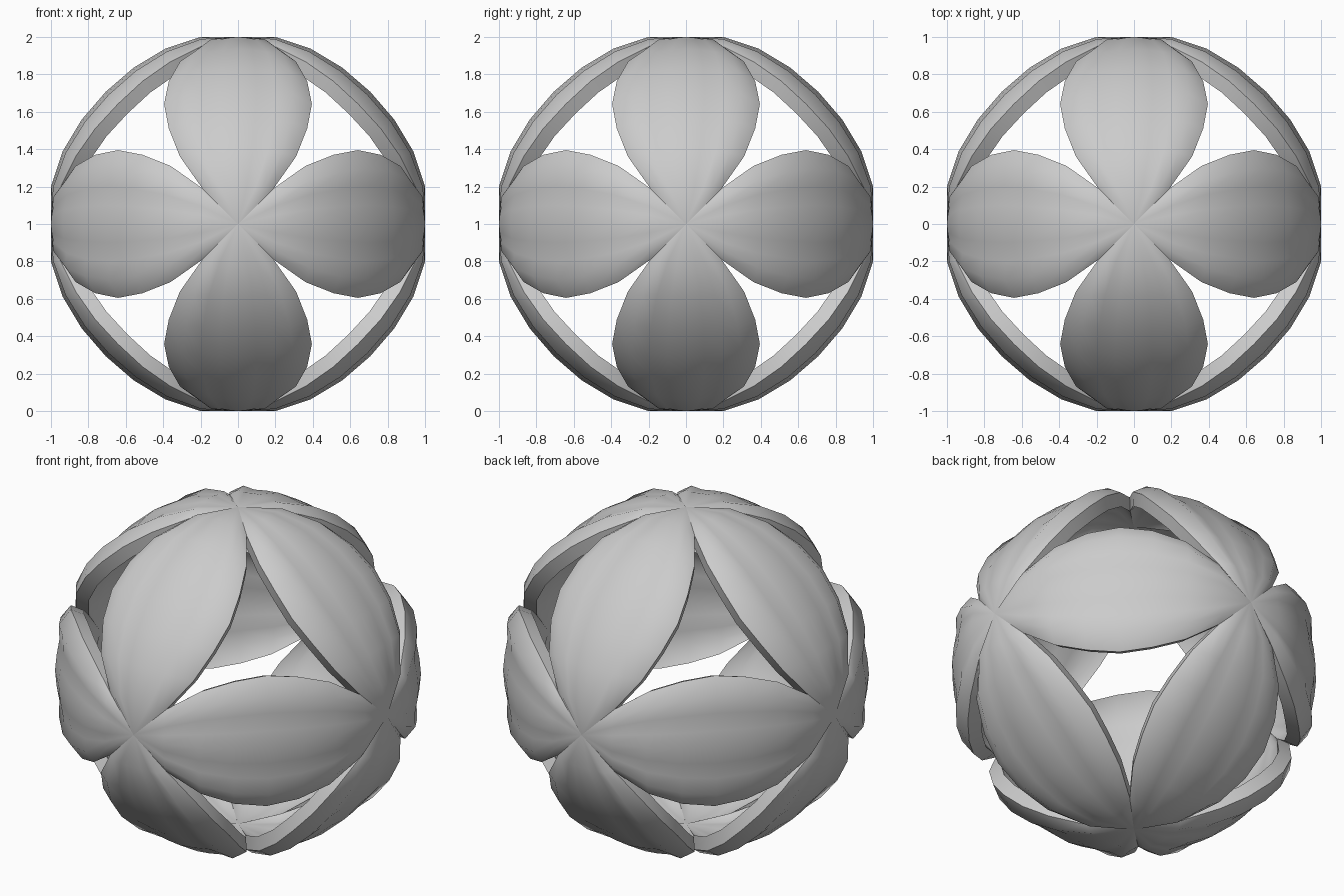
import bpy
import bmesh
from math import cos, sin, pi, sqrt
from mathutils import Matrix, Vector

cube = bpy.data.objects.get("Cube")
if cube:
    bpy.data.objects.remove(cube, do_unlink=True)

# One plain grey for every petal
grey = bpy.data.materials.new("plain grey")
grey.use_nodes = True
colour = (0.6, 0.6, 0.6, 1)
grey.diffuse_color = colour
grey.node_tree.nodes["Principled BSDF"].inputs["Base Color"].default_value = colour

STEPS = 8                                   # segments along a petal
HALF_WIDTH = [0, 0.19, 0.31, 0.37, 0.395]   # from tip to middle
CREST = [1.0, 1.02, 1.015, 1.005, 1.0]      # height of the centre line
DROP = [0, 0.1, 0.28, 0.24, 1]              # fluted section, centre to rim
RIM_RADIUS = 0.99
INNER = 0.92


def petal_point(i, j):
    """Point i along the petal and j (-4..4) across it."""
    k = min(i, STEPS - i)
    angle = i / STEPS * pi / 2
    width = HALF_WIDTH[k]
    rim = sqrt(RIM_RADIUS ** 2 - width ** 2) if k else CREST[0]
    reach = CREST[k] + (rim - CREST[k]) * DROP[abs(j)]
    return Vector((reach * cos(angle), reach * sin(angle), width * j / 4))


def petal_mesh():
    bm = bmesh.new()
    across = range(-4, 5)
    outer = [[bm.verts.new(petal_point(i, j)) for j in across] for i in range(STEPS + 1)]
    inner = [[bm.verts.new(v.co * INNER) for v in row] for row in outer]
    for i in range(STEPS):
        # outer and inner skins
        for j in range(8):
            for g in (outer, inner):
                bm.faces.new((g[i][j], g[i + 1][j], g[i + 1][j + 1], g[i][j + 1]))
        # rim walls
        for j in (0, 8):
            bm.faces.new((outer[i][j], outer[i + 1][j], inner[i + 1][j], inner[i][j]))
    bmesh.ops.remove_doubles(bm, verts=bm.verts, dist=0.0005)
    bmesh.ops.recalc_face_normals(bm, faces=bm.faces)
    mesh = bpy.data.meshes.new("petal")
    bm.to_mesh(mesh)
    bm.free()
    mesh.materials.append(grey)
    return mesh


# Three crossing rings of four petals form the open ball
mesh = petal_mesh()
lift = Matrix.Translation((0, 0, 1))
petals = []
for ring in range(3):
    tilt = Matrix.Rotation(ring * 2 * pi / 3, 4, Vector((1, 1, 1)).normalized())
    for quarter in range(4):
        petal = bpy.data.objects.new(f"petal_{ring + 1}_{quarter + 1}", mesh)
        bpy.context.collection.objects.link(petal)
        petal.matrix_world = lift @ tilt @ Matrix.Rotation(quarter * pi / 2, 4, "Z")
        petals.append(petal)

bpy.ops.object.select_all(action="DESELECT")
petals[0].select_set(True)
bpy.context.view_layer.objects.active = petals[0]
bpy.ops.object.shade_smooth_by_angle(angle=pi / 4)
